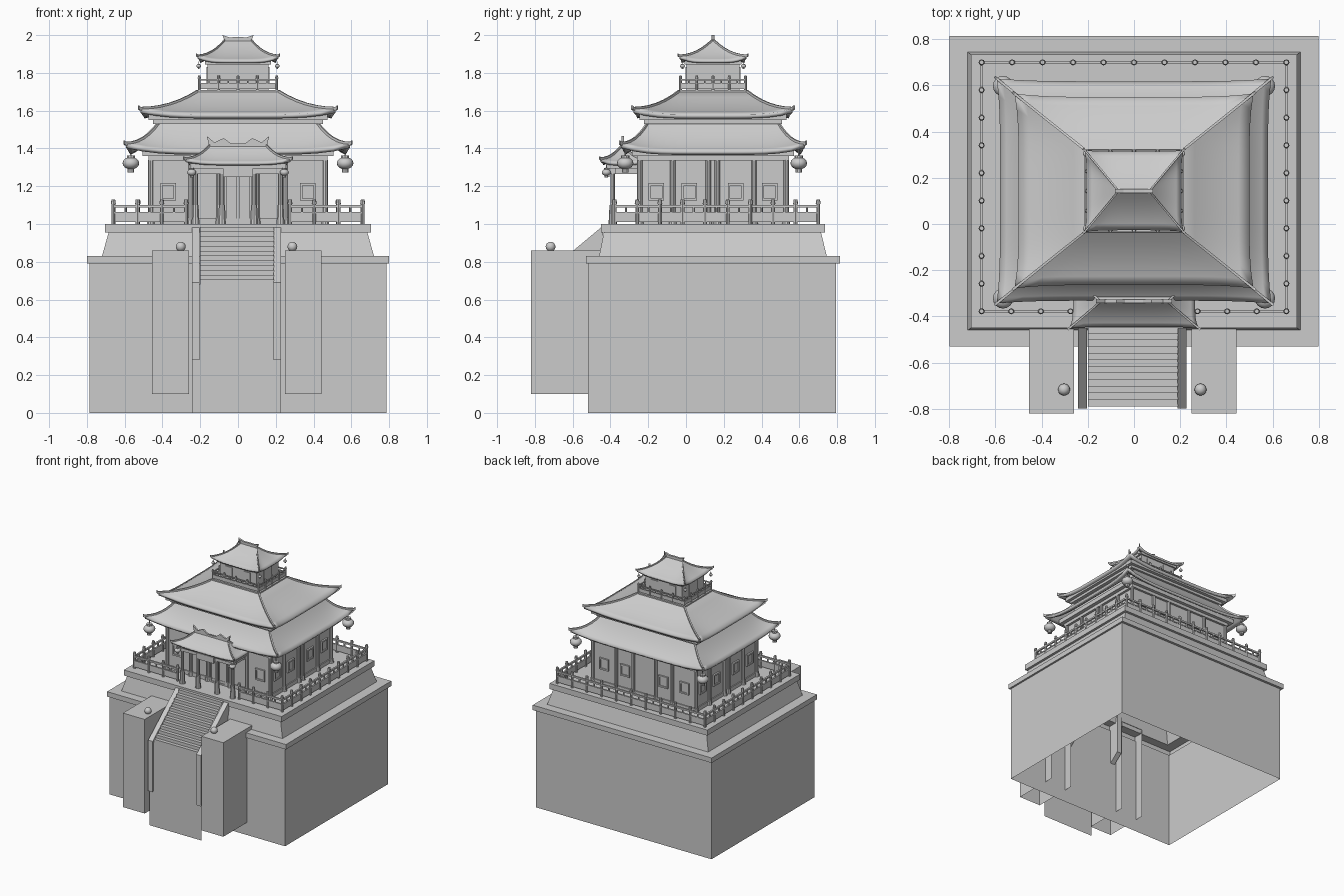
import bpy, bmesh
from math import pi, radians
from mathutils import Matrix, Vector

if "Cube" in bpy.data.objects:
    bpy.data.objects.remove(bpy.data.objects["Cube"])

CY = 0.143  # y centre of the pavilion


def finish(name, bm, smooth=False, thick=0):
    me = bpy.data.meshes.new(name)
    bm.to_mesh(me)
    bm.free()
    ob = bpy.data.objects.new(name, me)
    bpy.context.collection.objects.link(ob)
    if thick:
        m = ob.modifiers.new("thickness", 'SOLIDIFY')
        m.thickness, m.offset = thick, -1
    if smooth:
        bpy.ops.object.select_all(action='DESELECT')
        ob.select_set(True)
        bpy.context.view_layer.objects.active = ob
        bpy.ops.object.shade_smooth_by_angle(angle=radians(35))
    return ob


def box(bm, x0, x1, y0, y1, z0, z1):
    m = Matrix.Translation(((x0+x1)/2, (y0+y1)/2, (z0+z1)/2)) @ Matrix.Diagonal((x1-x0, y1-y0, z1-z0, 1))
    return bmesh.ops.create_cube(bm, size=1, matrix=m)['verts']


def cyl(bm, x, y, z0, z1, r0, r1=None, n=8):
    bmesh.ops.create_cone(bm, cap_ends=True, segments=n, radius1=r0, radius2=r0 if r1 is None else r1,
                          depth=z1-z0, matrix=Matrix.Translation((x, y, (z0+z1)/2)))


def ball(bm, x, y, z, r, sz=1, n=16):
    bmesh.ops.create_uvsphere(bm, u_segments=n, v_segments=n//2, radius=r,
                              matrix=Matrix.Translation((x, y, z)) @ Matrix.Diagonal((1, 1, sz, 1)))


def skin(bm, rings, caps=(False, True)):
    vs = [[bm.verts.new(p) for p in r] for r in rings]
    n = len(vs[0])
    for a, b in zip(vs, vs[1:]):
        for i in range(n):
            bm.faces.new((a[i], a[(i+1) % n], b[(i+1) % n], b[i]))
    if caps[0]:
        bm.faces.new(vs[0][::-1])
    if caps[1]:
        bm.faces.new(vs[-1])


def slab_x(bm, pts, x0, x1):
    """extrude a closed y,z outline along x"""
    skin(bm, [[(x, y, z) for y, z in pts] for x in (x0, x1)], (True, True))


# hollow podium: walls, ledge, tapered plinth and lip
bm = bmesh.new()
skin(bm, [[(-h, a, z), (h, a, z), (h, b, z), (-h, b, z)] for h, a, b, z in (
    (.785, -.52, .795, 0), (.785, -.52, .795, .79), (.80, -.53, .815, .79), (.80, -.53, .815, .83),
    (.72, -.46, .745, .83), (.685, -.435, .715, .955), (.705, -.45, .735, .955), (.705, -.45, .735, 1.0))])
finish("podium", bm)

# gate pillars, open at the back and underneath
bm = bmesh.new()
for x0, x1 in ((-.455, -.26), (.248, .443)):
    vs = box(bm, x0, x1, -.82, -.45, .10, .86)
    fs = {f for v in vs for f in v.link_faces}
    bm.normal_update()
    bmesh.ops.delete(bm, geom=[f for f in fs if f.normal.y > .9 or f.normal.z < -.9], context='FACES_ONLY')
finish("gate_pillars", bm)
bm = bmesh.new()
for x in (-.303, .288):
    ball(bm, x, -.717, .88, .026)
finish("pillar_balls", bm, True)

# staircase, stringers and front panel
bm = bmesh.new()
pts, n = [(-.445, .985)], 12
for i in range(n):
    y, z = -.445-.345*(i+1)/n, .985-.305*i/n
    pts += [(y, z), (y, z-.305/n)]
for a, b in zip(pts, pts[1:]):
    bm.faces.new([bm.verts.new(p) for p in ((-.20, *a), (-.20, *b), (.19, *b), (.19, *a))])
bmesh.ops.remove_doubles(bm, verts=bm.verts, dist=1e-5)
finish("stairs", bm)
bm = bmesh.new()
for x0, x1 in ((-.243, -.203), (.188, .228)):
    slab_x(bm, [(-.44, .99), (-.80, .69), (-.80, .28), (-.44, .57)], x0, x1)
bmesh.ops.recalc_face_normals(bm, faces=bm.faces)
finish("stair_stringers", bm)
bm = bmesh.new()
bm.faces.new([bm.verts.new(p) for p in ((-.24, -.79, 0), (.225, -.79, 0), (.225, -.79, .68), (-.24, -.79, .68))])
finish("stair_front_panel", bm)


# railings
def railing(bm, a, b, n, z0, z1, r, skip=()):
    a, b = Vector(a), Vector(b)
    lo = [min(p, q) for p, q in zip(a, b)]
    hi = [max(p, q) for p, q in zip(a, b)]
    h, w = z1-z0, r*.55
    for f0, f1, k in ((.68, .78, 1), (.08, .42, .6), (.42, .48, 1)):
        box(bm, lo[0]-w*k, hi[0]+w*k, lo[1]-w*k, hi[1]+w*k, z0+f0*h, z0+f1*h)
    for i in range(n+1):
        p = a.lerp(b, i/n)
        cyl(bm, p.x, p.y, z0, z1-h*.12, r*.85)
        cyl(bm, p.x, p.y, z1-h*.18, z1, r*1.1, r*.8)
        if i < n:
            q = a.lerp(b, (i+.5)/n)
            cyl(bm, q.x, q.y, z0+.45*h, z0+.7*h, r*.5, n=6)


bm = bmesh.new()
X, Y0, Y1 = .66, -.378, .70
for s in (-1, 1):
    railing(bm, (s*X, Y0), (s*X, Y1), 9, 1.0, 1.13, .012)
    railing(bm, (s*X, Y0), (s*.275, Y0), 3, 1.0, 1.13, .012)
railing(bm, (-X, Y1), (X, Y1), 10, 1.0, 1.13, .012)
finish("terrace_railing", bm)
bm = bmesh.new()
for s in (-1, 1):
    railing(bm, (s*.205, CY-.172), (s*.205, CY+.172), 4, 1.71, 1.785, .008)
    railing(bm, (-.205, CY+s*.172), (.205, CY+s*.172), 4, 1.71, 1.785, .008)
finish("balcony_railing", bm)

# hall body, beams and upper storey as stacked slabs
for name, hx, hy, z0, z1 in (
        ("hall_walls", .455, .385, 1.0, 1.36), ("hall_sill", .463, .393, 1.0, 1.03),
        ("hall_beam", .475, .403, 1.335, 1.36), ("eave_board", .505, .43, 1.36, 1.395),
        ("middle_wall", .42, .345, 1.40, 1.54), ("middle_beam", .45, .365, 1.53, 1.555),
        ("middle_eave_board", .475, .39, 1.55, 1.58), ("balcony_floor", .215, .18, 1.68, 1.71),
        ("tower_walls", .162, .14, 1.70, 1.86), ("tower_beam", .175, .152, 1.845, 1.865)):
    bm = bmesh.new()
    box(bm, -hx, hx, CY-hy, CY+hy, z0, z1)
    finish(name, bm)

# hall columns
bm = bmesh.new()
xs, ys = (-.462, -.25, -.10, .10, .25, .462), (-.245, -.07, .118, .165, .36, .53)
spots = {(x, y) for x in xs for y in (ys[0], ys[-1])} | {(x, y) for y in ys for x in (xs[0], xs[-1])}
for x, y in sorted(spots):
    cyl(bm, x, y, 1.0, 1.34, .014, n=10)
    cyl(bm, x, y, 1.0, 1.035, .021, .016, n=10)
finish("hall_columns", bm, True)


# windows and doors: frame bars with a thin pane
def window(bm, u, z, w, h, side):
    m = Matrix.Translation((0, CY, 0)) @ Matrix.Rotation(side*pi/2, 4, 'Z')
    d = .385 if side % 2 == 0 else .455
    vs = box(bm, u-w, u+w, -d-.005, -d, z-h, z+h)
    for s in (-1, 1):
        vs += box(bm, u+s*w-.006, u+s*w+.006, -d-.013, -d, z-h-.006, z+h+.006)
        vs += box(bm, u-w, u+w, -d-.013, -d, z+s*h-.006, z+s*h+.006)
    bmesh.ops.transform(bm, matrix=m, verts=vs)


bm = bmesh.new()
for u in (-.37, .37):
    window(bm, u, 1.17, .035, .04, 0)
for u in (-.36, -.17, .17, .36):
    window(bm, u, 1.17, .035, .04, 2)
for side in (1, 3):
    for u in (-.30, -.125, .12, .30):
        window(bm, u, 1.17, .035, .04, side)
finish("windows", bm)
bm = bmesh.new()
for u in (-.035, .035):
    window(bm, u, 1.135, .033, .13, 0)
finish("doors", bm)
bm = bmesh.new()
for s in (-1, 1):
    for x in (-.08, .08):
        box(bm, x-.03, x+.03, CY+s*.14-.006, CY+s*.14+.006, 1.74, 1.83)
    box(bm, s*.162-.006, s*.162+.006, CY-.05, CY+.05, 1.74, 1.83)
finish("tower_windows", bm)


# curved hip roofs with upturned corners and hip ridges
def roof(name, cy, outer, inner, z0, z1, lift, flare, thick, hip, sag=.5, rows=6, cols=14):
    def ring(t):
        hx, hy = (o+(i-o)*t for o, i in zip(outer, inner))
        cs = [(-hx, -hy), (hx, -hy), (hx, hy), (-hx, hy)]
        out = []
        for k in range(4):
            a, b = Vector(cs[k]), Vector(cs[(k+1) % 4])
            for j in range(cols):
                c = abs(2*j/cols-1)**5 * max(0, 1-t)**2
                p = a.lerp(b, j/cols)*(1+flare*c)
                out.append((p.x, p.y+cy, z0+(z1-z0)*(t-sag*t*(1-t))+lift*c))
        return out
    rings = [ring(i/rows) for i in range(rows+1)]
    bm = bmesh.new()
    skin(bm, rings)
    finish(name, bm, True, thick)
    bm = bmesh.new()
    for k in range(4):
        line = [Vector(r[k*cols]) for r in rings]
        d = (line[0]-line[1]).normalized()
        line.insert(0, line[0]+d*hip*1.2+Vector((0, 0, hip*.8)))
        side = Vector((-d.y, d.x, 0)).normalized()*hip*.55
        up = Vector((0, 0, hip))
        skin(bm, [[p-side-up, p+side-up, p+side+up, p-side+up] for p in line], (True, True))
    bmesh.ops.recalc_face_normals(bm, faces=bm.faces)
    finish(name+"_hips", bm)


roof("lower_roof", CY, (.58, .475), (.42, .345), 1.385, 1.535, .04, .025, .022, .010)
roof("middle_roof", CY, (.50, .407), (.215, .18), 1.58, 1.70, .03, .035, .022, .010)
roof("top_roof", CY, (.205, .17), (.07, .004), 1.865, 1.972, .025, .05, .014, .007)
roof("porch_roof", -.335, (.265, .11), (.15, .004), 1.325, 1.415, .02, .06, .016, .008)

# ridge crests
for name, y, w, pts in (
        ("top_crest", CY, .008, [(.068, 1.965), (.083, 2.0), (.045, 1.988), (0, 1.99)]),
        ("porch_crest", -.335, .007,
         [(.15, 1.40), (.165, 1.465), (.125, 1.432), (.075, 1.455), (.04, 1.428), (0, 1.425)])):
    out = pts + [(-x, z) for x, z in pts[::-1] if x]
    bm = bmesh.new()
    skin(bm, [[(x, yy, z) for x, z in out] for yy in (y-w, y+w)], (True, True))
    bmesh.ops.recalc_face_normals(bm, faces=bm.faces)
    finish(name, bm)

# porch columns, lintel and blank board
bm = bmesh.new()
for x in (-.225, -.085, .085, .225):
    cyl(bm, x, -.388, 1.0, 1.29, .013, n=10)
    cyl(bm, x, -.388, 1.0, 1.10, .022, .017, n=10)
finish("porch_columns", bm, True)
bm = bmesh.new()
box(bm, -.245, .245, -.405, -.372, 1.265, 1.295)
box(bm, -.255, .255, -.42, -.24, 1.295, 1.32)
for s in (-1, 1):
    box(bm, s*.225-.012, s*.225+.012, -.388, -.24, 1.265, 1.295)
finish("porch_lintel", bm)
bm = bmesh.new()
box(bm, -.08, .08, -.425, -.405, 1.25, 1.30)
finish("porch_board", bm)

# hanging lanterns
bm = bmesh.new()
spots = [(s*.567, y, 1.322, .044) for s in (-1, 1) for y in (-.322, .597)]
spots += [(s*.245, -.422, 1.273, .024) for s in (-1, 1)]
spots += [(s*.208, CY+t*.162, 1.836, .013) for s in (-1, 1) for t in (-1, 1)]
for x, y, z, r in spots:
    ball(bm, x, y, z, r, .75)
    cyl(bm, x, y, z+r*.65, z+r*.95, r*.5, n=10)
    cyl(bm, x, y, z-r*1.1, z-r*.6, r*.4, n=10)
    cyl(bm, x, y, z+r*.9, z+r*1.8, r*.08, n=6)
finish("lanterns", bm, True)
